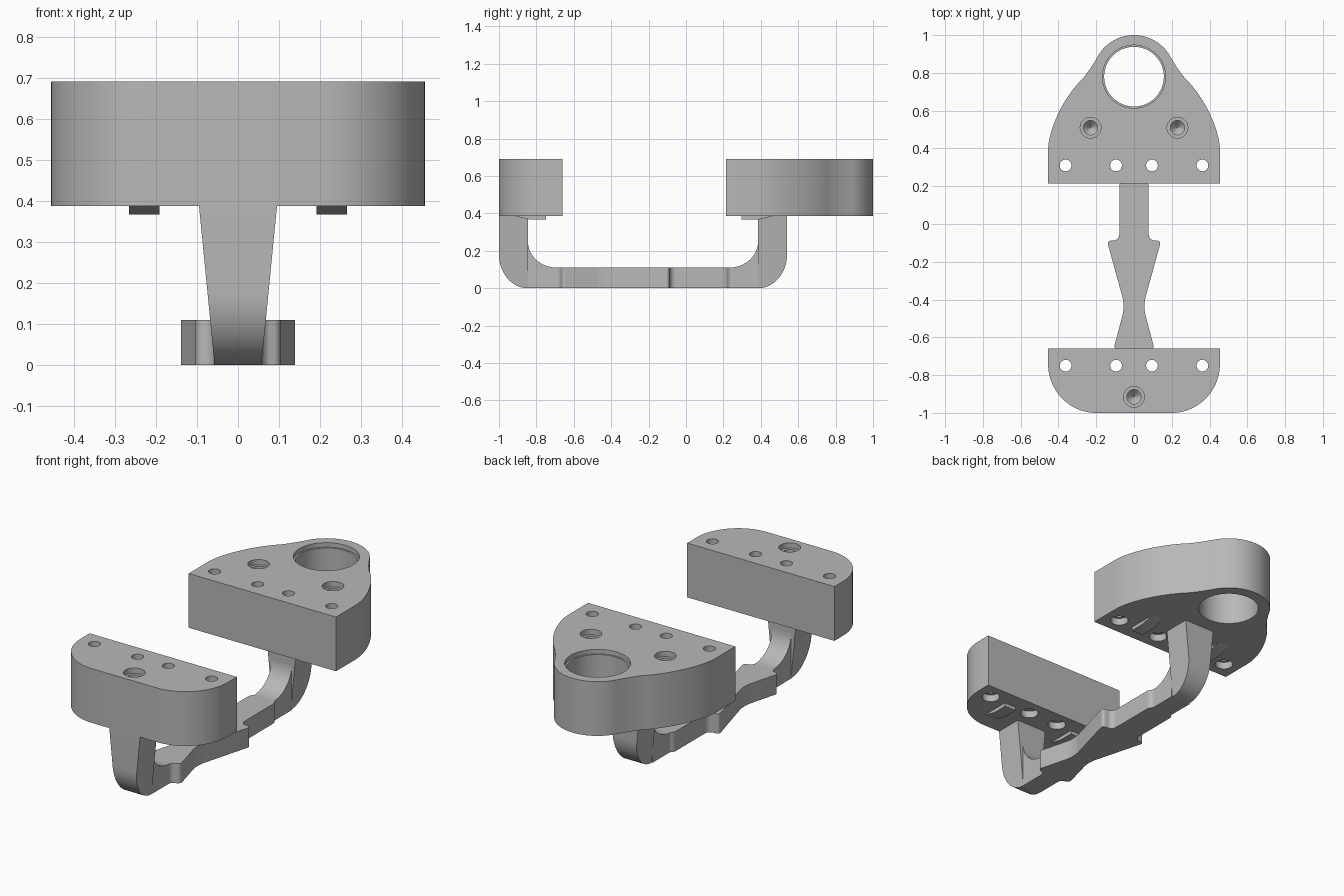
import bpy, bmesh, math
from mathutils import Vector

cube = bpy.data.objects.get("Cube")
if cube:
    bpy.data.objects.remove(cube, do_unlink=True)

grey = bpy.data.materials.new("plain grey")
grey.use_nodes = True
grey.diffuse_color = (0.48, 0.48, 0.48, 1)
grey.node_tree.nodes["Principled BSDF"].inputs["Base Color"].default_value = (0.48, 0.48, 0.48, 1)

BOTTOM, TOP = 0.387, 0.69
BAR_TOP = 0.11


def finish(name, bm):
    bmesh.ops.recalc_face_normals(bm, faces=bm.faces)
    mesh = bpy.data.meshes.new(name)
    bm.to_mesh(mesh)
    bm.free()
    mesh.materials.append(grey)
    obj = bpy.data.objects.new(name, mesh)
    bpy.context.collection.objects.link(obj)
    return obj


def bezier(a, b, c, d, n=16):
    a, b, c, d = map(Vector, (a, b, c, d))
    return [a * (1 - t)**3 + b * 3 * t * (1 - t)**2 + c * 3 * t * t * (1 - t) + d * t**3
            for t in (i / n for i in range(n + 1))]


def corner(a, p, b, n=12):
    """Round arc from a to b around the corner point p."""
    a, p, b = map(Vector, (a, p, b))
    return bezier(a, a.lerp(p, 0.5523), b.lerp(p, 0.5523), b, n)


def rounded(points):
    """Turn (x, y, cut) points into an open path with rounded corners."""
    path = []
    for i, (x, y, cut) in enumerate(points):
        p = Vector((x, y))
        if not cut:
            path.append(p)
            continue
        prev, nxt = Vector(points[i - 1][:2]), Vector(points[i + 1][:2])
        path += corner(p + (prev - p).normalized() * cut, p,
                       p + (nxt - p).normalized() * cut, 8)
    return path


def mirrored(half):
    """Close a right-hand half outline across x = 0."""
    return half + [Vector((-p[0], p[1])) for p in reversed(half) if p[0] > 1e-5]


def prism(name, outline, low, high):
    """Loft a flat outline between two placement functions."""
    bm = bmesh.new()
    a = [bm.verts.new(low(*p)) for p in outline]
    b = [bm.verts.new(high(*p)) for p in outline]
    bm.faces.new(a)
    bm.faces.new(b)
    for i in range(len(a)):
        j = (i + 1) % len(a)
        bm.faces.new((a[i], a[j], b[j], b[i]))
    return finish(name, bm)


def slab(name, outline, z0, z1):
    return prism(name, outline, lambda x, y: (x, y, z0), lambda x, y: (x, y, z1))


def drill(block, x, y, profile, n=32):
    """Cut a hole whose (radius, z) profile is turned about a vertical axis."""
    bm = bmesh.new()
    rings = [[bm.verts.new((x + r * math.cos(2 * math.pi * k / n),
                            y + r * math.sin(2 * math.pi * k / n), z)) for k in range(n)]
             for r, z in profile]
    bm.faces.new(rings[0])
    bm.faces.new(rings[-1])
    for lo, hi in zip(rings, rings[1:]):
        for k in range(n):
            j = (k + 1) % n
            bm.faces.new((lo[k], lo[j], hi[j], hi[k]))
    cutter = finish("hole_cutter", bm)
    cutter.hide_render = True
    mod = block.modifiers.new("hole", "BOOLEAN")
    mod.operation, mod.solver, mod.object = "DIFFERENCE", "EXACT", cutter
    bpy.context.view_layer.objects.active = block
    bpy.ops.object.modifier_apply(modifier=mod.name)
    bpy.data.objects.remove(cutter, do_unlink=True)


# Hole shapes
pin_hole = [(0.047, BOTTOM - 0.05), (0.047, BOTTOM + 0.04), (0.031, BOTTOM + 0.04), (0.031, TOP + 0.05)]
screw_hole = [(0.002, TOP - 0.2), (0.038, TOP - 0.16), (0.038, TOP - 0.03),
              (0.055, TOP - 0.03), (0.055, TOP + 0.05)]
round_bore = [(0.158, BOTTOM - 0.05), (0.158, TOP - 0.025), (0.167, TOP - 0.025), (0.167, TOP + 0.05)]

# Rear block with its rounded nose
nose = [Vector((0.22 * math.cos(a), 0.78 + 0.22 * math.sin(a)))
        for a in (math.radians(30 + 60 * i / 16) for i in range(1, 17))]
rear_half = ([Vector((0.455, 0.215))]
             + bezier((0.455, 0.385), (0.455, 0.51), (0.365, 0.675), (0.286, 0.755))
             + bezier((0.286, 0.755), (0.25, 0.79), (0.215, 0.847), (0.1905, 0.89))[1:] + nose)
rear_block = slab("rear_block", mirrored(rear_half), BOTTOM, TOP)
drill(rear_block, 0, 0.78, round_bore, 64)
for x in (-0.23, 0.23):
    drill(rear_block, x, 0.51, screw_hole)

# Front block with rounded outer corners
front_half = corner((0.2, -1), (0.455, -1), (0.455, -0.74), 20) + [Vector((0.455, -0.66))]
front_block = slab("front_block", mirrored(front_half), BOTTOM, TOP)
drill(front_block, 0, -0.915, screw_hole)

for block, y in ((rear_block, 0.31), (front_block, -0.75)):
    for x in (-0.362, -0.095, 0.095, 0.362):
        drill(block, x, y, pin_hole)

# Legs, curved webs and wedge catches at both ends
for end, outer, s, web_width in (("front", -1, 1, 0.058), ("rear", 0.54, -1, 0.062)):
    def half_width(z):
        return 0.057 + 0.098 * z

    inner = outer + s * 0.155
    leg = [(inner, BOTTOM + 0.003), (inner, 0)]
    leg += corner((outer + s * 0.155, 0), (outer, 0), (outer, 0.18), 16)[1:]
    leg.append((outer, BOTTOM + 0.003))
    prism(end + "_leg", leg, lambda y, z: (-half_width(z), y, z), lambda y, z: (half_width(z), y, z))

    web = [(inner, BAR_TOP)] + corner((inner + s * 0.155, BAR_TOP), (inner, BAR_TOP), (inner, 0.25), 16)
    prism(end + "_web", web, lambda y, z: (-web_width, y, z), lambda y, z: (web_width, y, z))

    tip = -0.92 if s > 0 else 0.47
    catch = [(tip, BOTTOM), (tip + s * 0.085, BOTTOM - 0.02),
             (tip + s * 0.172, BOTTOM - 0.02), (tip + s * 0.172, BOTTOM)]
    for side, x in (("right", -0.228), ("left", 0.228)):
        prism(f"{end}_{side}_catch", catch,
              lambda y, z: (x - 0.037, y, z), lambda y, z: (x + 0.037, y, z))

# Waisted connecting bar
bar_half = rounded([(0.058, -0.845, 0), (0.058, -0.675, 0.02), (0.108, -0.66, 0.02),
                    (0.048, -0.435, 0.05), (0.143, -0.09, 0.02), (0.078, -0.085, 0.03),
                    (0.078, 0.215, 0.015), (0.062, 0.23, 0.01), (0.062, 0.385, 0)])
slab("connecting_bar", mirrored(bar_half), 0, BAR_TOP)

# Smooth the curves, keep the edges crisp
bpy.ops.object.select_all(action="DESELECT")
for obj in bpy.context.scene.objects:
    if obj.type == "MESH":
        obj.select_set(True)
        bpy.context.view_layer.objects.active = obj
bpy.ops.object.shade_smooth_by_angle(angle=math.radians(30))
